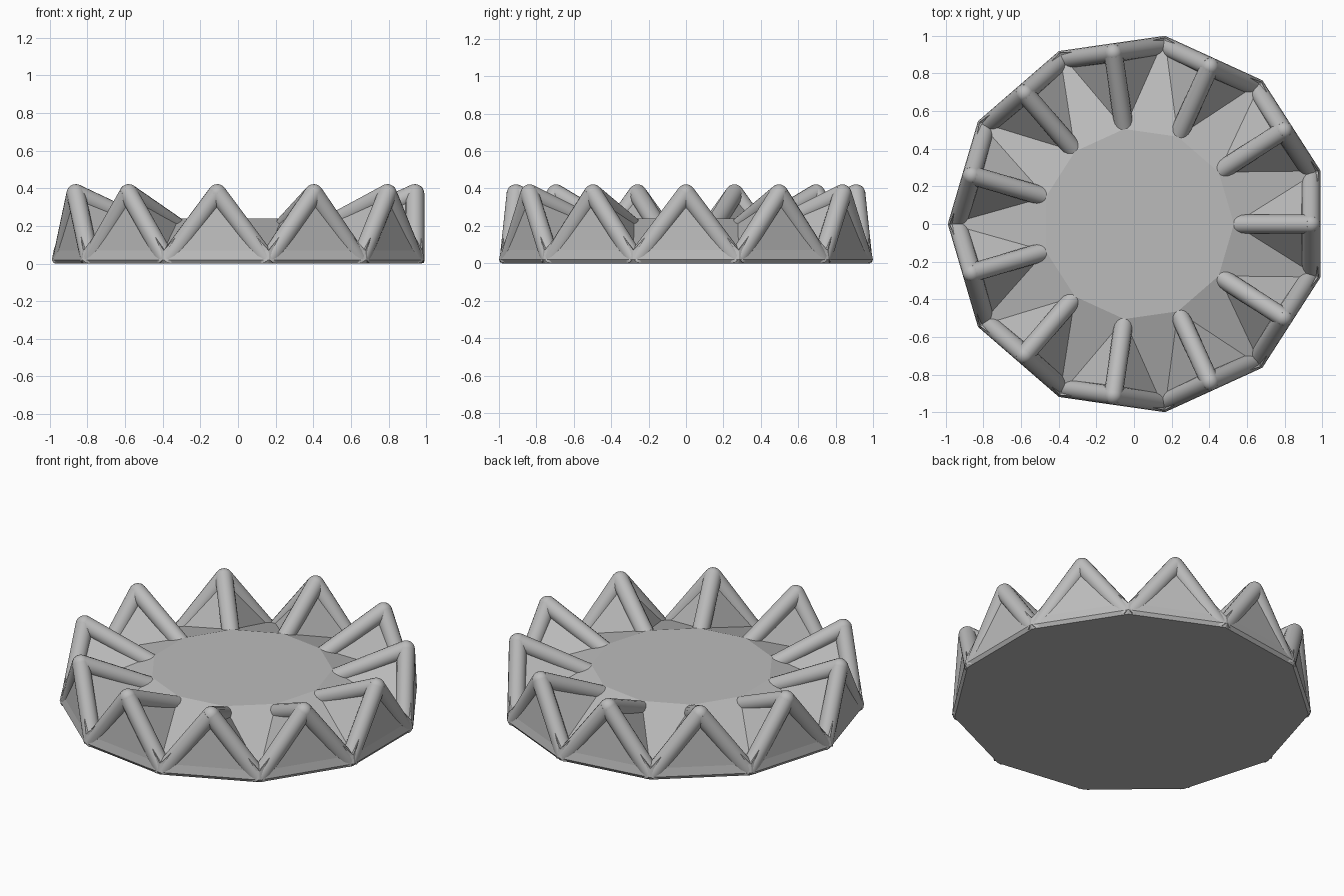
import bpy, bmesh
from math import pi, sin, cos
from mathutils import Vector, Matrix

cube = bpy.data.objects.get("Cube")
if cube:
    bpy.data.objects.remove(cube, do_unlink=True)

SIDES = 11
STEP = 2 * pi / SIDES
RADIUS = 1.01                       # outer corner radius
SHIFT = 0.0205 * RADIUS             # centres the odd-sided outline
BAR = 0.05                          # radius of the rounded edges

grey = bpy.data.materials.new("plain grey")
grey.use_nodes = True
grey.diffuse_color = (0.5, 0.5, 0.5, 1)
grey.node_tree.nodes["Principled BSDF"].inputs["Base Color"].default_value = (0.5, 0.5, 0.5, 1)


def polar(i, r, z):
    """Point at step i; whole steps are corners, half steps are teeth."""
    a = pi + i * STEP
    return Vector((r * cos(a) + SHIFT, r * sin(a), z))


def finish(name, bm):
    bmesh.ops.recalc_face_normals(bm, faces=bm.faces)
    mesh = bpy.data.meshes.new(name)
    bm.to_mesh(mesh)
    bm.free()
    mesh.materials.append(grey)
    obj = bpy.data.objects.new(name, mesh)
    bpy.context.collection.objects.link(obj)
    return obj


# Faceted body: base, sloping floor between teeth, triangular teeth
def build_body():
    bm = bmesh.new()

    def ring(r, z, offset=0):
        return [bm.verts.new(polar(i + offset, r, z)) for i in range(SIDES)]

    foot = ring(RADIUS - 0.015, 0)
    rim = ring(RADIUS, 0.02)
    valley = ring(RADIUS - 0.01, 0.07)
    peak = ring(0.935, 0.385, 0.5)
    hub = ring(0.51, 0.24, 0.5)
    bm.faces.new(foot)
    bm.faces.new(hub)
    for i in range(SIDES):
        j = (i + 1) % SIDES
        bm.faces.new((foot[i], foot[j], rim[j], rim[i]))
        bm.faces.new((rim[i], rim[j], valley[j], valley[i]))
        bm.faces.new((valley[i], valley[j], peak[i]))
        bm.faces.new((valley[i], peak[i], hub[i]))
        bm.faces.new((valley[j], hub[i], peak[i]))
        bm.faces.new((valley[j], hub[j], hub[i]))
    return finish("faceted_body", bm)


def add_bar(bm, a, b):
    d = b - a
    turn = d.to_track_quat('Z', 'Y').to_matrix().to_4x4()
    bmesh.ops.create_cone(bm, cap_ends=True, segments=16, radius1=BAR, radius2=BAR,
                          depth=d.length, matrix=Matrix.Translation((a + b) / 2) @ turn)


# Rounded bars along the ridge and both outer edges of each tooth
def build_edges():
    bm = bmesh.new()
    for i in range(SIDES):
        tip = polar(i + 0.5, 0.919, 0.372)
        bmesh.ops.create_uvsphere(bm, u_segments=16, v_segments=10, radius=BAR,
                                  matrix=Matrix.Translation(tip))
        add_bar(bm, tip, polar(i + 0.5, 0.5, 0.182))
        for corner in (i, i + 1):
            add_bar(bm, tip, polar(corner, RADIUS - BAR / cos(STEP / 2), 0.012))
    # trim flush with the underside
    bmesh.ops.bisect_plane(bm, geom=bm.verts[:] + bm.edges[:] + bm.faces[:],
                           plane_co=(0, 0, 0.004), plane_no=(0, 0, 1), clear_inner=True)
    return finish("rounded_tooth_edges", bm)


build_body()
edges = build_edges()
bpy.ops.object.select_all(action='DESELECT')
edges.select_set(True)
bpy.context.view_layer.objects.active = edges
bpy.ops.object.shade_smooth_by_angle(angle=pi / 5)
